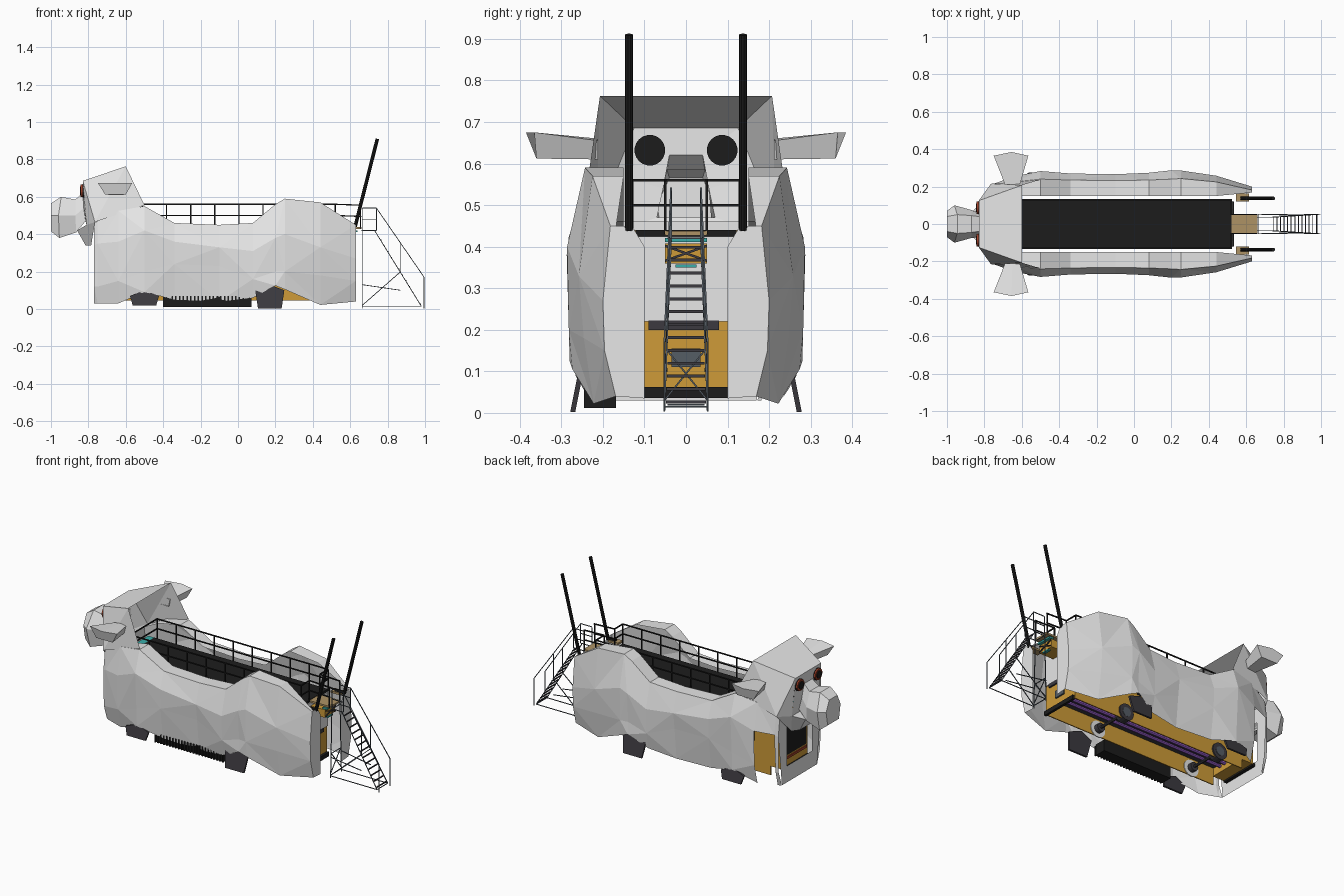
import bpy
import bmesh
from math import sin, cos, tau
from mathutils import Vector

if "Cube" in bpy.data.objects:
    bpy.data.objects.remove(bpy.data.objects["Cube"])


def material(name, r, g, b):
    m = bpy.data.materials.new(name)
    m.use_nodes = True
    m.diffuse_color = (r, g, b, 1)
    bsdf = next(n for n in m.node_tree.nodes if n.type == 'BSDF_PRINCIPLED')
    bsdf.inputs["Base Color"].default_value = (r, g, b, 1)
    bsdf.inputs["Roughness"].default_value = 0.8
    return m


WOOL = material("light grey", .88, .88, .88)
BLACK = material("black", .012, .012, .012)
ORANGE = material("bus orange", .62, .33, .04)
HOOF = material("charcoal", .045, .042, .05)
TAN = material("tan wood", .42, .29, .13)
PURPLE = material("purple", .33, .12, .62)
RED = material("red", .35, .05, .02)
STEEL = material("steel grey", .09, .11, .13)
WHITE = material("white", .93, .93, .93)
TEAL = material("teal", .04, .42, .4)


def mesh(name, verts, faces, mat, recalc=True):
    me = bpy.data.meshes.new(name)
    me.from_pydata([tuple(v) for v in verts], [], faces)
    if recalc:
        bm = bmesh.new()
        bm.from_mesh(me)
        bmesh.ops.recalc_face_normals(bm, faces=bm.faces)
        bm.to_mesh(me)
        bm.free()
    me.materials.append(mat)
    ob = bpy.data.objects.new(name, me)
    bpy.context.collection.objects.link(ob)
    return ob


def loft(name, rings, mat, start=False, end=False):
    n = len(rings[0])
    faces = [(k * n + i, k * n + (i + 1) % n, (k + 1) * n + (i + 1) % n, (k + 1) * n + i)
             for k in range(len(rings) - 1) for i in range(n)]
    if start:
        faces.append(tuple(range(n)))
    if end:
        faces.append(tuple(range((len(rings) - 1) * n, len(rings) * n)))
    return mesh(name, [p for r in rings for p in r], faces, mat)


def mirrored(points):
    """Closed ring from its +y half, listed top to bottom."""
    return points + [(x, -y, z) for x, y, z in reversed(points)]


def boxes(name, spans, mat):
    verts, faces = [], []
    for (x0, x1), (y0, y1), (z0, z1) in spans:
        b = len(verts)
        verts += [(x, y, z) for x in (x0, x1) for y in (y0, y1) for z in (z0, z1)]
        for f in ("0132", "4576", "0154", "2376", "0264", "1375"):
            faces.append([b + int(c) for c in f])
    return mesh(name, verts, faces, mat)


def bars(name, segments, radius, mat, sides=4):
    verts, faces = [], []
    for a, b in segments:
        a, b = Vector(a), Vector(b)
        d = (b - a).normalized()
        u = d.cross(Vector((0, 1, 0)) if abs(d.y) < .9 else Vector((1, 0, 0))).normalized()
        w = d.cross(u)
        k = len(verts)
        for p in (a, b):
            for i in range(sides):
                t = tau * (i + .5) / sides
                verts.append(p + radius * (cos(t) * u + sin(t) * w))
        faces += [(k + i, k + (i + 1) % sides, k + sides + (i + 1) % sides, k + sides + i)
                  for i in range(sides)]
        faces += [tuple(range(k, k + sides)), tuple(range(k + sides, k + 2 * sides))]
    return mesh(name, verts, faces, mat)


# Faceted body sides: x, bottom z, belly z, flank z, top z, widest y, shoulder y
STATIONS = [(-.77, .03, .12, .34, .46, .205, .19), (-.75, .03, .12, .35, .47, .215, .2),
            (-.64, .03, .15, .36, .525, .255, .225), (-.5, .09, .2, .42, .55, .283, .24),
            (-.34, .05, .24, .36, .46, .27, .235), (-.1, .04, .23, .33, .45, .266, .232),
            (.08, .06, .16, .31, .46, .274, .235), (.2, .125, .2, .38, .56, .287, .24),
            (.25, .105, .2, .4, .59, .286, .243),
            (.44, .022, .18, .33, .57, .258, .225), (.63, .04, .15, .27, .45, .2, .182)]
for side, label in ((-1, "right"), (1, "left")):
    verts, faces = [], []
    for k, (x, zb, z1, z2, zt, yw, ys) in enumerate(STATIONS):
        belly = yw - (.012 if k % 2 else .004)
        lip = .15 if x < .5 else .168
        for y, z in ((yw - .042 + .28 * zb, zb), (belly, z1), (yw, z2), (ys, zt), (lip, zt)):
            verts.append((x, side * y, z))
    for i in range(len(STATIONS) - 1):
        for j in range(4):
            if side > 0 and i == 1 and j < 2:
                continue  # doorway
            a, b, c, d = i * 5 + j, i * 5 + j + 5, i * 5 + j + 6, i * 5 + j + 1
            tris = [(a, b, c), (a, c, d)] if (i + j) % 2 else [(a, b, d), (b, c, d)]
            faces += [t[::-1] if side > 0 else t for t in tris]
    mesh("body_side_" + label, verts, faces, WOOL, recalc=False)
    # Rear flaps leave the middle open and share the edge of the side
    flap = [(.63, side * .1, .4), (.63, side * .1, .035)] + verts[-5:-1] + [(.63, side * .13, .45)]
    mesh("rear_flap_" + label, flap, [tuple(range(7))[::side]], WOOL, recalc=False)

# Front panel with windshield opening
loft("front_panel", [mirrored([(-.77, .19, .46), (-.77, .205, .34), (-.77, .17, .03)]),
                     mirrored([(-.77, .12, .37), (-.77, .12, .25), (-.77, .12, .13)])], WOOL)

# Hollow head, open at the back
head_half = [(-.83, .125, .685), (-.6, .207, .763), (-.5, .237, .555),
             (-.765, .215, .465), (-.81, .13, .45), (-.785, .1, .34)]
verts = [(x, -y, z) for x, y, z in head_half] + head_half
side_faces = [(3, 1, 0), (3, 2, 1), (4, 3, 0), (5, 3, 4)]
faces = side_faces + [tuple(i + 6 for i in f[::-1]) for f in side_faces] + [(0, 1, 7, 6)]
mesh("head", verts, faces, WOOL, recalc=False)

# Face plate running on into the muzzle
loft("face_and_muzzle", [
    mirrored([(-.83, .125, .685), (-.82, .128, .56), (-.81, .13, .45)]),
    mirrored([(-.83, .04, .62), (-.825, .055, .54), (-.815, .07, .47)]),
    mirrored([(-.87, .045, .585), (-.87, .075, .5), (-.865, .065, .41)]),
    mirrored([(-.945, .05, .6), (-.96, .1, .5), (-.955, .07, .38)]),
    mirrored([(-1, .04, .565), (-1, .07, .5), (-1, .055, .415)])], WOOL, end=True)
loft("chin", [mirrored([(-.81, .13, .45), (-.785, .1, .34)]),
              mirrored([(-.86, .07, .42), (-.815, .06, .34)])], WOOL, end=True)

for s, label in ((-1, "right"), (1, "left")):
    # Ears flare outward
    base = [(-.69, .655), (-.65, .66), (-.61, .655), (-.62, .61), (-.68, .61)]
    tip = [(-.75, .365, .675), (-.655, .385, .675), (-.565, .365, .675),
           (-.6, .36, .612), (-.71, .36, .612)]
    loft("ear_" + label, [[(x, s * .212, z) for x, z in base],
                          [(x, s * y, z) for x, y, z in tip]], WOOL, end=True)
    # Eyes
    bars("eye_socket_" + label, [((-.81, s * .087, .632), (-.832, s * .087, .632))], .037, BLACK, 20)
    bars("eye_" + label, [((-.832, s * .087, .632), (-.841, s * .087, .632))], .034, RED, 20)
    bars("pupil_" + label, [((-.84, s * .087, .632), (-.846, s * .087, .632))], .023, BLACK, 16)
    # Hooves: leaning five-sided plates
    for cx, low, top, name in ((-.5, .02, .1, "front"), (.17, .002, .13, "rear")):
        outline = [(-.063, low), (.063, low), (.078, top - .03), (0, top), (-.078, top - .03)]
        loft(f"{name}_hoof_{label}",
             [[(cx + x, s * (.279 - z * .2 - t), z) for x, z in outline] for t in (0, .012)],
             HOOF, True, True)
    # Wheels, with pale wells on the inner wall of the right side
    for cx, name in ((-.5, "front"), (.16, "rear")):
        bars(f"{name}_wheel_{label}", [((cx, s * .085, .088), (cx, s * .13, .088))],
             .05 if s > 0 else .026, HOOF, 18)
        bars(f"{name}_hub_{label}", [((cx, s * .126, .088), (cx, s * .132, .088))], .028, STEEL, 14)
    # Pole brackets and tall poles
    boxes("pole_bracket_" + label, [((.545, .615), sorted((s * .12, s * .163)), (.428, .44))], TAN)
    bars("pole_" + label, [((.626, s * .137, .44), (.745, s * .137, .91)),
                           ((.57, s * .137, .442), (.63, s * .137, .442))], .01, BLACK, 10)

# Bus inside the shell: solid cabin, open skirts below the floor
boxes("bus_cabin", [((-.74, .52), (-.122, .122), (.16, .37)),
                    ((-.74, -.66), (-.122, .122), (.1, .16))], ORANGE)
boxes("bus_skirts", [((-.66, .52), (-.122, -.116), (.045, .16)), ((-.66, .52), (.116, .122), (.045, .16)),
                     ((.514, .52), (-.122, .122), (.045, .16))], ORANGE)
boxes("bus_floor", [((-.66, .514), (-.116, .116), (.148, .16))], HOOF)
bars("purple_pipes", [((-.66, y, .136), (.51, y, .136)) for y in (-.06, -.02)], .01, PURPLE, 8)
bars("wheel_wells", [((x, -.118, .088), (x, -.112, .088)) for x in (-.5, .16)], .05, WHITE, 18)
bars("axles", [((x, -.11, .088), (x, .11, .088)) for x in (-.5, .16)], .009, HOOF, 8)
boxes("bus_rear_upper", [((.515, .526), (-.122, .122), (.22, .425))], WOOL)
boxes("bus_windows", [((-.68 + .13 * i, -.57 + .13 * i), (s * .122 - .003, s * .122 + .003), (.23, .33))
                      for i in range(1, 9) for s in (-1, 1)], BLACK)
boxes("windshield", [((-.744, -.738), (-.105, .112), (.175, .36))], BLACK)
boxes("front_stripe", [((-.745, -.738), (-.11, .11), (.15, .165))], RED)
boxes("rear_bumper", [((.52, .535), (-.12, .12), (.036, .062))], BLACK)
boxes("front_bumper", [((-.755, -.735), (-.12, .12), (.09, .11))], BLACK)
boxes("rear_window", [((.52, .529), (-.09, .08), (.2, .222))], HOOF)
boxes("rear_hatch", [((.52, .529), (-.035, .035), (.11, .155))], STEEL)

# Ribbed box hung under the right side
boxes("side_box", [((-.4, .07), (-.238, -.168), (.012, .08))], BLACK)
boxes("side_box_ribs", [((-.396 + .02 * i, -.388 + .02 * i), (-.246, -.238), (.012, .07))
                        for i in range(24)], BLACK)

# Roof deck panels, landing and trim
seams = [-.66, -.35, -.21, .01, .21, .4, .52]
boxes("deck", [((a, b), (-.13, .13), (.425, .44)) for a, b in zip(seams, seams[1:])], BLACK)
boxes("deck_supports", [((x, x + .02), (-.12, .12), (.37, .425)) for x in (-.6, -.3, 0, .3, .48)], HOOF)
boxes("landing", [((.52, .66), (-.05, .05), (.427, .438))], TAN)
boxes("landing_base", [((.53, .625), (-.05, .05), (.36, .408))], ORANGE)
bars("landing_braces", [((.628, -.05, z), (.628, .05, .768 - z)) for z in (.366, .402)], .004, HOOF)
boxes("teal_trim", [((.61, .64), (-.05, .05), (.411, .421)),
                    ((.61, .628), (-.025, .025), (.35, .357)),
                    ((-.7, -.66), (-.13, .13), (.43, .44))], TEAL)

# Deck railing
rail = []
for s in (-1, 1):
    for z in (.5, .56):
        rail += [((-.64, s * .13, z), (.52, s * .13, z)), ((.52, s * .13, z), (.52, s * .05, z)),
                 ((.52, s * .05, z), (.66, s * .05, z - .005))]
    rail += [((-.64 + .129 * i, s * .13, .43), (-.64 + .129 * i, s * .13, .56)) for i in range(10)]
    rail += [((x, s * .05, .43), (x, s * .05, .558)) for x in (.52, .655)]
rail += [((-.64, -.13, z), (-.64, .13, z)) for z in (.5, .56)]
bars("deck_railing", rail, .0045, BLACK)

# Access stair
stair = []
for s in (-1, 1):
    top, foot = s * .036, s * .052
    stair += [((.66, top, .42), (.74, top, .42)), ((.73, top, .42), (.98, foot, .015)),
              ((.665, top, .54), (.74, top, .54)), ((.74, top, .54), (.995, foot, .17)),
              ((.665, top, .48), (.74, top, .48)), ((.665, foot, .015), (.98, foot, .015)),
              ((.995, foot, .003), (.995, foot, .17)), ((.665, foot, .02), (.87, s * .046, .2)),
              ((.665, foot, .13), (.87, s * .046, .1)), ((.665, foot, .003), (.665, top, .54)),
              ((.74, top, .42), (.74, top, .54)), ((.87, s * .044, .2), (.87, s * .044, .35)),
              ((.665, foot, .03), (.665, -s * .045, .15))]
stair += [((.665, -.045, z), (.665, .045, z)) for z in (.02, .15, .42)]
stair += [((.98, -.052, .015), (.98, .052, .015))]
bars("stair_frame", stair, .0028, STEEL)
boxes("stair_treads", [((.742 + .0192 * i, .747 + .0192 * i), (-.036 - .001 * i, .036 + .001 * i),
                        (.395 - .031 * i, .402 - .031 * i)) for i in range(13)], HOOF)
